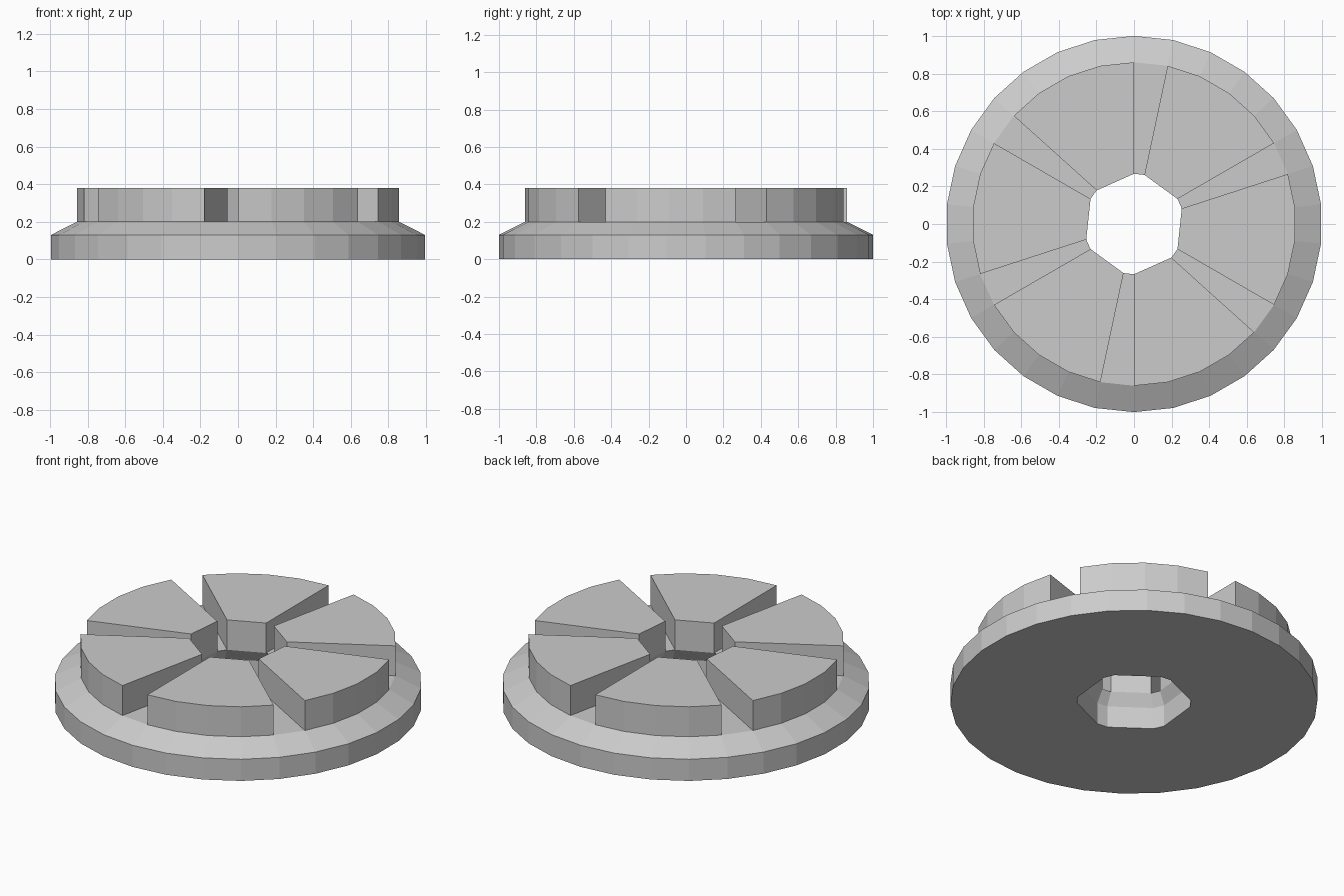
import bpy, bmesh
from math import cos, sin, radians

if "Cube" in bpy.data.objects:
    bpy.data.objects.remove(bpy.data.objects["Cube"])

STEP = 12                                  # 30-sided rim
OUTER = range(18, 378, STEP)               # rim angles
INNER = [a + d for a in range(18, 378, 60) for d in (0, 12)]  # bore angles
# levels: (rim radius, bore radius, height)
LEVELS = [(1.0, 0.31, 0.0), (1.0, 0.31, 0.13), (0.86, 0.267, 0.2)]
TOP = 0.38

bm = bmesh.new()


def ring(angles, r, z):
    return {a % 360: bm.verts.new((r * cos(radians(a)), r * sin(radians(a)), z))
            for a in angles}


def walls(lower, upper):
    keys = list(lower)
    for a, b in zip(keys, keys[1:] + keys[:1]):
        bm.faces.new((lower[a], lower[b], upper[b], upper[a]))


def sector(rim, bore, start, span):
    arc = [rim[a % 360] for a in range(start, start + span + 1, STEP)]
    return bm.faces.new(arc + [bore[(start + span) % 360], bore[start % 360]])


rims = [ring(OUTER, r, z) for r, _, z in LEVELS]
bores = [ring(INNER, r, z) for _, r, z in LEVELS]

# rim and bore walls
for rings in (rims, bores):
    for low, high in zip(rings, rings[1:]):
        walls(low, high)

# underside, slot floors and tooth footprints
teeth = []
for start in range(18, 378, 60):
    for level in (0, 2):
        sector(rims[level], bores[level], start, 12)
        face = sector(rims[level], bores[level], start + 12, 48)
        if level == 2:
            teeth.append(face)

# raise the six teeth
for face in teeth:
    new = bmesh.ops.extrude_face_region(bm, geom=[face])["geom"]
    verts = [v for v in new if isinstance(v, bmesh.types.BMVert)]
    bmesh.ops.translate(bm, verts=verts, vec=(0, 0, TOP - LEVELS[2][2]))
    if face.is_valid:
        bm.faces.remove(face)

bmesh.ops.recalc_face_normals(bm, faces=bm.faces)
mesh = bpy.data.meshes.new("toothed_disc")
bm.to_mesh(mesh)
bm.free()
bpy.context.collection.objects.link(bpy.data.objects.new("toothed_disc", mesh))
